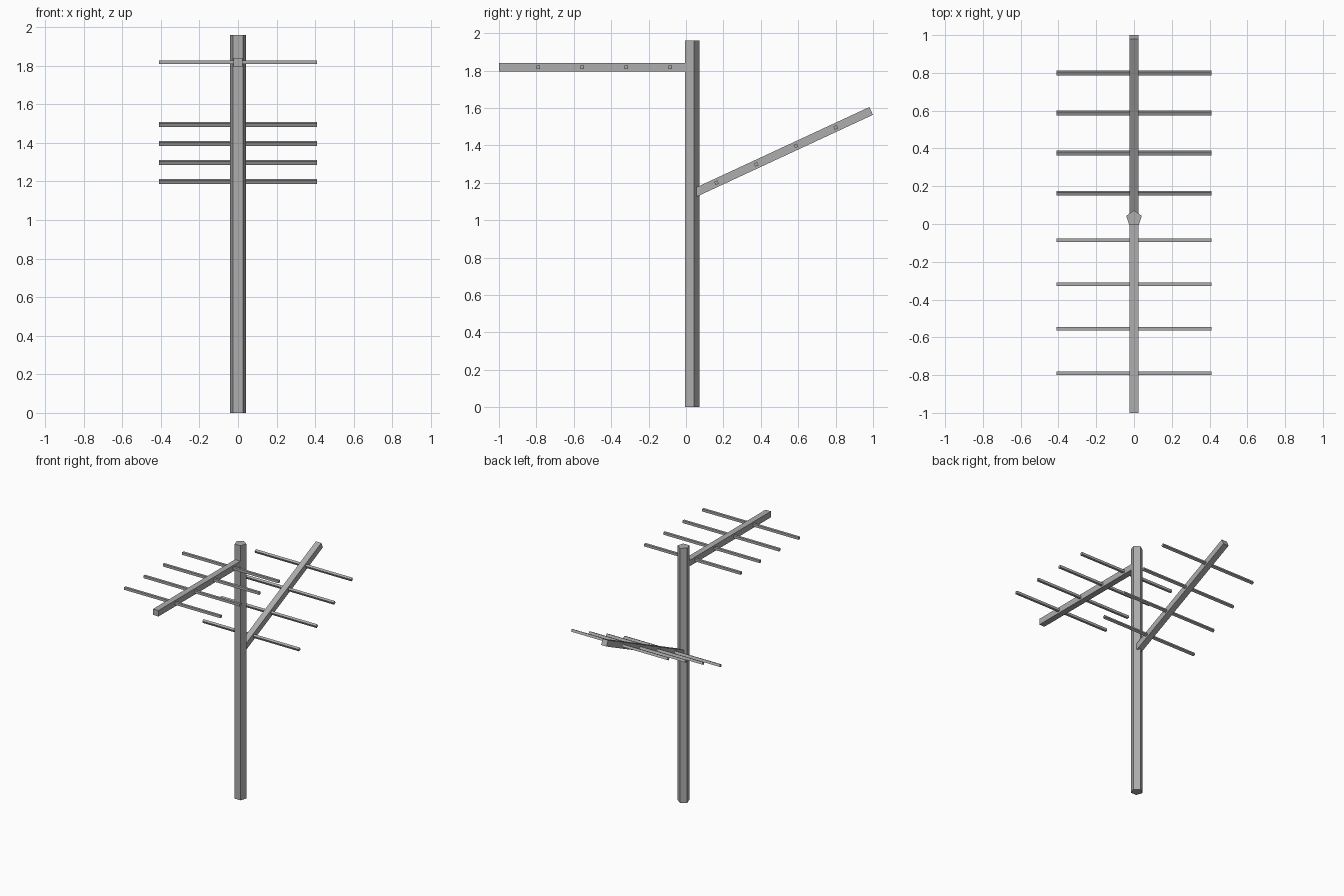
import bpy
import math
from mathutils import Matrix, Vector

cube = bpy.data.objects.get("Cube")
if cube:
    bpy.data.objects.remove(cube, do_unlink=True)

steel = bpy.data.materials.new("grey_steel")
steel.use_nodes = True
steel.diffuse_color = (0.42, 0.42, 0.42, 1)
steel.node_tree.nodes["Principled BSDF"].inputs["Base Color"].default_value = steel.diffuse_color


def bar(name, centre, size, tilt=0.0):
    """Box of the given size, tilted about the x axis."""
    bpy.ops.mesh.primitive_cube_add(size=1)
    obj = bpy.context.object
    obj.name = name
    obj.data.transform(Matrix.Diagonal((*size, 1)))
    obj.location = centre
    obj.rotation_euler.x = tilt
    obj.data.materials.append(steel)


def boom(name, start, end, rods):
    """Square boom between two (y, z) points, with evenly spaced cross rods."""
    a, b = Vector((0, *start)), Vector((0, *end))
    d = b - a
    tilt = math.atan2(d.z, d.y)
    bar(name + "_boom", (a + b) / 2, (0.046, d.length, 0.046), tilt)
    first, last = rods
    for i in range(4):
        y = first + (last - first) * i / 3
        bar(f"{name}_rod_{i + 1}", a + d * (y - a.y) / d.y, (0.82, 0.019, 0.019), tilt)


# Five-sided mast, one edge pointing to the back
bpy.ops.mesh.primitive_cylinder_add(vertices=5, radius=0.043, depth=1.96, location=(0, 0.03, 0.98))
mast = bpy.context.object
mast.name = "mast"
mast.data.materials.append(steel)

# Level front antenna and rising rear antenna
boom("front_antenna", (0.02, 1.818), (-1.0, 1.818), (-0.085, -0.79))
boom("rear_antenna", (0.04, 1.143), (0.99, 1.584), (0.163, 0.8))
